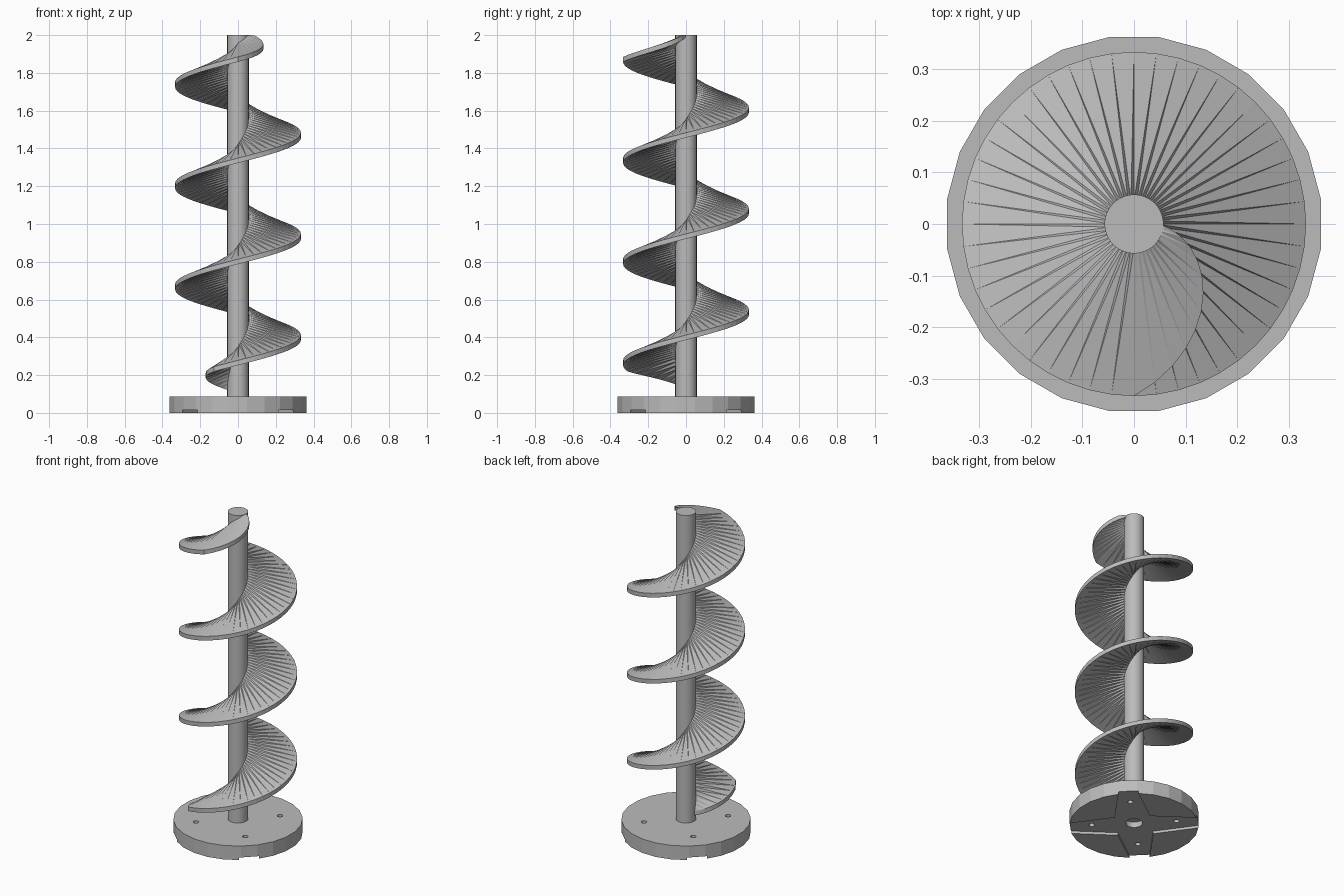
import bpy, bmesh, math

if "Cube" in bpy.data.objects:
    bpy.data.objects.remove(bpy.data.objects["Cube"])

steel = bpy.data.materials.new("grey_steel")
steel.diffuse_color = (0.5, 0.5, 0.5, 1)
steel.use_nodes = True
steel.node_tree.nodes["Principled BSDF"].inputs["Base Color"].default_value = steel.diffuse_color


def make_object(name, bm):
    bmesh.ops.recalc_face_normals(bm, faces=bm.faces)
    mesh = bpy.data.meshes.new(name)
    bm.to_mesh(mesh)
    bm.free()
    mesh.materials.append(steel)
    obj = bpy.data.objects.new(name, mesh)
    bpy.context.collection.objects.link(obj)
    return obj


def add_prism(bm, outline, z0, z1):
    low = [bm.verts.new((x, y, z0)) for x, y in outline]
    top = [bm.verts.new((x, y, z1)) for x, y in outline]
    bm.faces.new(low[::-1])
    bm.faces.new(top)
    for i in range(len(low)):
        j = (i + 1) % len(low)
        bm.faces.new((low[i], low[j], top[j], top[i]))


def ring(radius, sides, cx=0, cy=0, turn=0):
    return [(cx + radius * math.cos(turn + math.tau * i / sides),
             cy + radius * math.sin(turn + math.tau * i / sides)) for i in range(sides)]


def cut(target, name, prisms):
    bm = bmesh.new()
    for outline, z0, z1 in prisms:
        add_prism(bm, outline, z0, z1)
    cutter = make_object(name, bm)
    cutter.hide_render = True
    cutter.hide_viewport = True
    mod = target.modifiers.new(name, 'BOOLEAN')
    mod.object = cutter
    mod.solver = 'EXACT'


# Base disc, 24 flat sides
BASE_TOP = 0.087
bm = bmesh.new()
add_prism(bm, ring(0.365, 24, turn=math.radians(7.5)), 0, BASE_TOP)
base = make_object("base_disc", bm)

# Tapered cross recess under the base, arms on the diagonals
cross = []
for k in range(4):
    a = math.radians(45 + 90 * k)
    c, s = math.cos(a), math.sin(a)
    for x, y in ((0.10, -0.10), (0.40, -0.05), (0.40, 0.05)):
        cross.append((x * c - y * s, x * s + y * c))
cut(base, "cross_recess_cutter", [(cross, -0.05, 0.016)])

# Four bolt holes and the central socket
holes = []
for k in range(4):
    a = math.radians(45 + 90 * k)
    holes.append((ring(0.016, 16, 0.24 * math.cos(a), 0.24 * math.sin(a)), -0.1, 0.2))
holes.append((ring(0.048, 32), -0.1, 0.05))
cut(base, "hole_cutter", holes)

# Central shaft
bm = bmesh.new()
add_prism(bm, ring(0.057, 48), 0.06, 2.0)
shaft = make_object("central_shaft", bm)
bpy.context.view_layer.objects.active = shaft
shaft.select_set(True)
bpy.ops.object.shade_smooth_by_angle(angle=math.radians(30))

# Spiral flight: helical ribbon sloping down outwards, tapered into the shaft at both ends
PITCH, Z_AT_ZERO, HALF, RISE = 0.5355, 0.399, 0.013, 0.075
INNER, OUTER = 0.045, 0.333
START, END, STEP = -180, 1080, 7.5


def width_factor(deg):
    return min(1, (deg - START) / 66, (END - deg) / 90)


bm = bmesh.new()
sections = []
for i in range(int((END - START) / STEP) + 1):
    deg = START + i * STEP
    a = math.radians(deg)
    z = Z_AT_ZERO + PITCH * deg / 360
    t = width_factor(deg)
    r = INNER + 0.002 + (OUTER - INNER - 0.002) * t
    up = RISE * t
    sections.append([bm.verts.new((q * math.cos(a), q * math.sin(a), min(z + h, 2.0)))
                     for q, h in ((INNER, up - HALF), (r, -HALF), (r, HALF), (INNER, up + HALF))])
for s, t in zip(sections, sections[1:]):
    # underside, rim, top and inner wall, with twisted faces split by a diagonal
    bm.faces.new((s[0], t[0], s[1]))
    bm.faces.new((t[0], t[1], s[1]))
    bm.faces.new((s[1], t[1], t[2], s[2]))
    bm.faces.new((s[2], t[2], t[3]))
    bm.faces.new((s[2], t[3], s[3]))
    bm.faces.new((s[3], t[3], t[0], s[0]))
bm.faces.new(sections[0])
bm.faces.new(sections[-1][::-1])
make_object("spiral_flight", bm)
